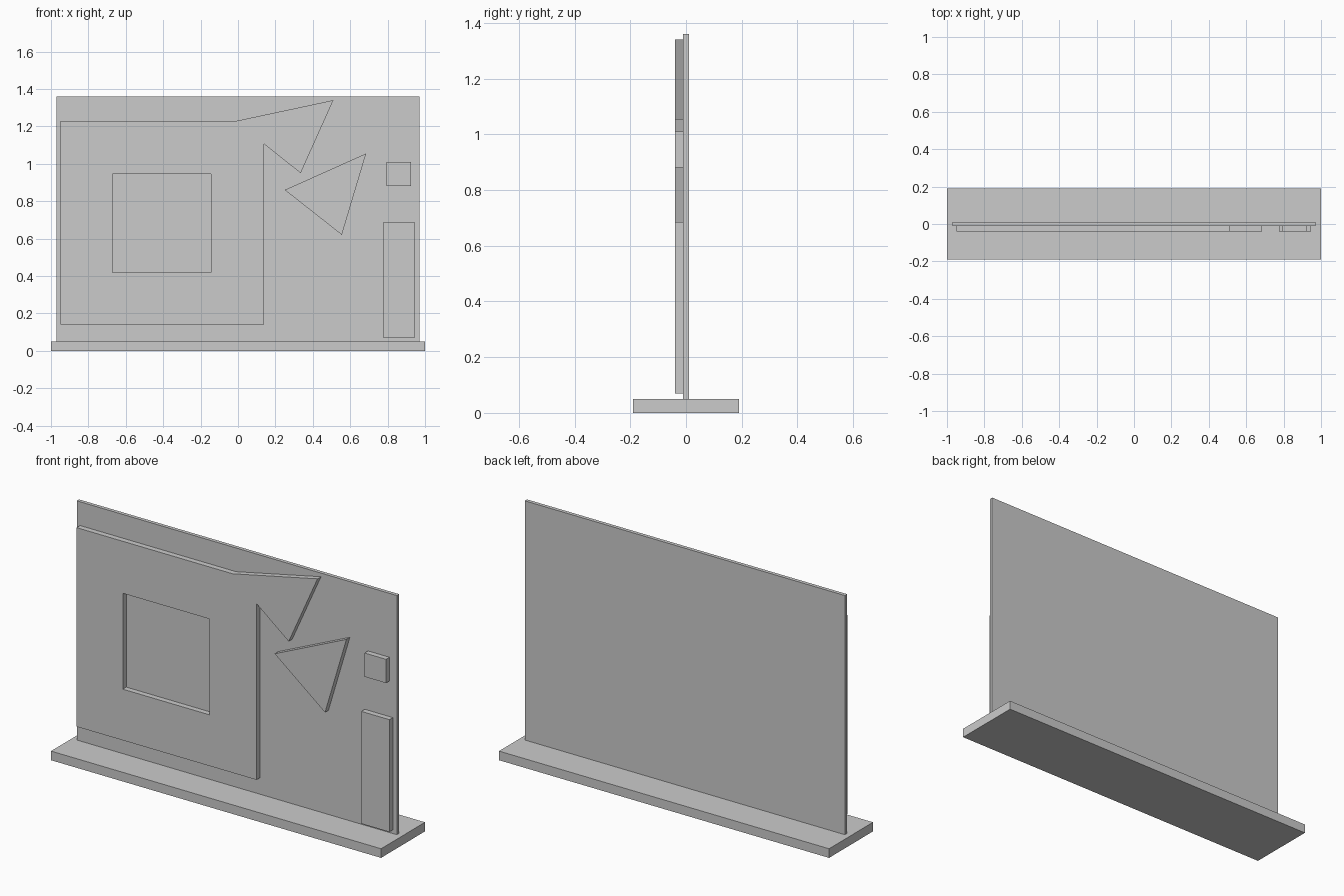
import bpy
import bmesh
from mathutils import Vector

cube = bpy.data.objects.get("Cube")
if cube:
    bpy.data.objects.remove(cube, do_unlink=True)

# One plain grey for the whole model
grey = bpy.data.materials.new("light_grey")
grey.use_nodes = True
colour = (0.6, 0.6, 0.6, 1.0)
grey.diffuse_color = colour
grey.node_tree.nodes["Principled BSDF"].inputs["Base Color"].default_value = colour


def rect(x0, x1, z0, z1):
    return [(x0, z0), (x1, z0), (x1, z1), (x0, z1)]


def slab(name, loops, front, back):
    """Fill outline loops in the xz plane (inner loops are holes) and extrude along y."""
    bm = bmesh.new()
    edges = []
    for loop in loops:
        verts = [bm.verts.new((x, front, z)) for x, z in loop]
        edges += [bm.edges.new((a, b)) for a, b in zip(verts, verts[1:] + verts[:1])]
    bmesh.ops.triangle_fill(bm, edges=edges, use_beauty=True, normal=Vector((0, -1, 0)))
    result = bmesh.ops.extrude_face_region(bm, geom=bm.faces[:], use_keep_orig=True)
    moved = [v for v in result["geom"] if isinstance(v, bmesh.types.BMVert)]
    bmesh.ops.translate(bm, verts=moved, vec=(0, back - front, 0))
    bmesh.ops.recalc_face_normals(bm, faces=bm.faces[:])
    mesh = bpy.data.meshes.new(name)
    bm.to_mesh(mesh)
    bm.free()
    mesh.materials.append(grey)
    obj = bpy.data.objects.new(name, mesh)
    bpy.context.collection.objects.link(obj)
    return obj


# Foot and upright panel
slab("base", [rect(-1, 1, 0, 0.05)], -0.19, 0.19)
slab("back_panel", [rect(-0.97, 0.97, 0.05, 1.36)], -0.01, 0.01)

# Raised shapes on the front of the panel
arrow = [(-0.95, 0.14), (0.14, 0.14), (0.14, 1.105), (0.335, 0.95),
         (0.51, 1.34), (-0.005, 1.23), (-0.95, 1.23)]
reliefs = {
    "arrow_frame": [arrow, rect(-0.67, -0.145, 0.42, 0.945)],
    "triangle": [[(0.25, 0.86), (0.555, 0.62), (0.685, 1.055)]],
    "small_square": [rect(0.795, 0.925, 0.88, 1.01)],
    "tall_bar": [rect(0.775, 0.945, 0.07, 0.685)],
}
for name, loops in reliefs.items():
    slab(name, loops, -0.04, -0.01)
